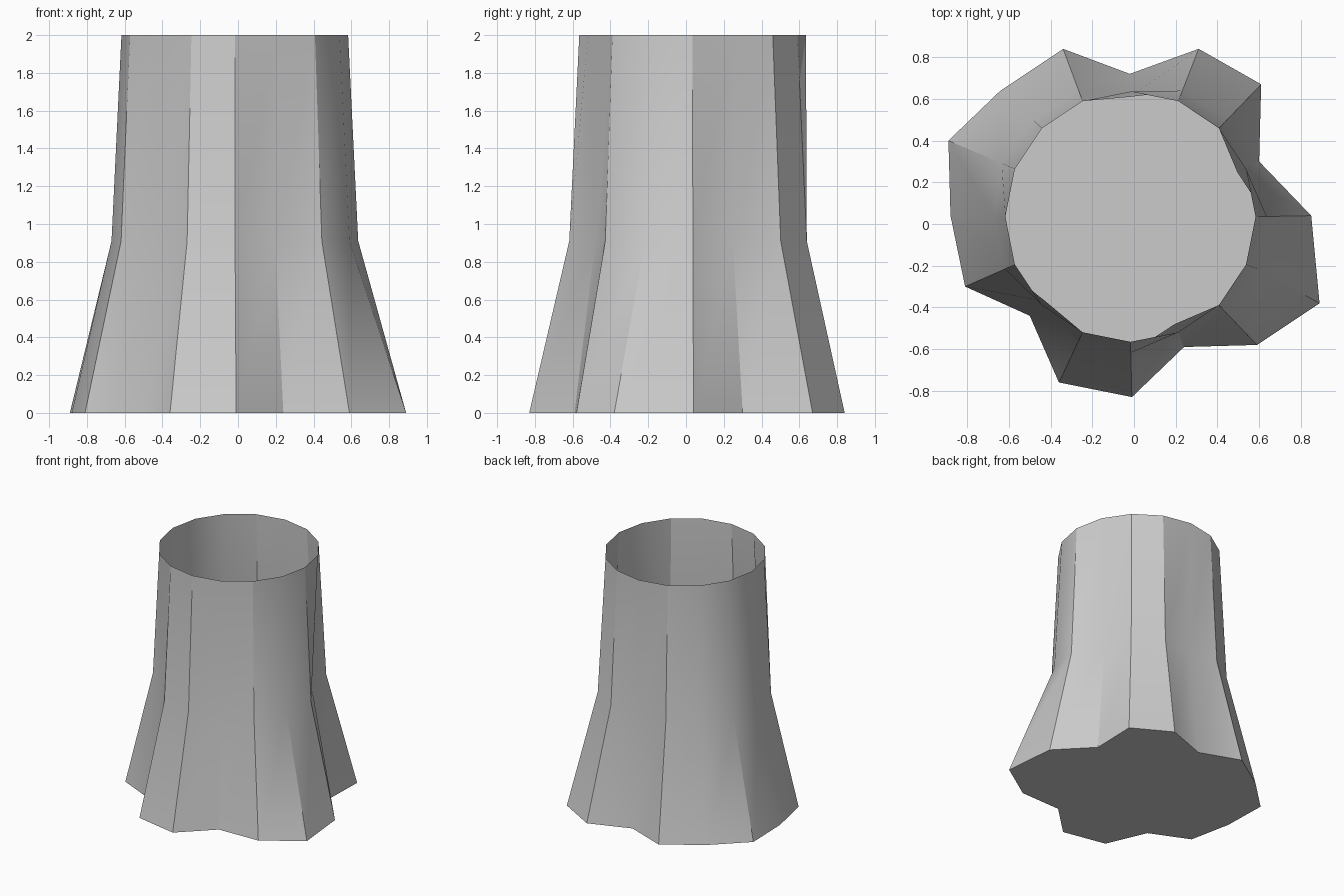
import bpy, bmesh, math
from mathutils import Vector

cube = bpy.data.objects.get("Cube")
if cube:
    bpy.data.objects.remove(cube, do_unlink=True)

SIDES = 16
CENTRE = Vector((-0.017, 0.035))
RIM_RADIUS = 0.6
HEIGHT, KNEE = 2.0, 0.91

# Root outline at the ground, counter-clockwise from +x
outline = [(0.85, 0.04), (0.60, 0.30), (0.61, 0.67), (0.31, 0.84),
           (-0.02, 0.72), (-0.34, 0.84), (-0.64, 0.64), (-0.89, 0.40),
           (-0.88, 0.04), (-0.81, -0.30), (-0.50, -0.44), (-0.36, -0.76),
           (-0.01, -0.83), (0.24, -0.59), (0.59, -0.58), (0.89, -0.38)]
# Grooves between roots pinch inward at the knee
groove_radius = {1: 0.555, 4: 0.575, 10: 0.575, 13: 0.557, 15: 0.657}

# Ground, knee and rim rings
ground = [Vector(p) for p in outline]
rays = [Vector((math.cos(a), math.sin(a)))
        for a in (i * math.tau / SIDES for i in range(SIDES))]
rim = [CENTRE + r * RIM_RADIUS for r in rays]
knee = [CENTRE + rays[i] * groove_radius[i] if i in groove_radius
        else rim[i].lerp(ground[i], 0.2) for i in range(SIDES)]

# Open-topped trunk wall with a flat base
bm = bmesh.new()
rings = [[bm.verts.new((p.x, p.y, z)) for p in ring]
         for ring, z in ((ground, 0), (knee, KNEE), (rim, HEIGHT))]
for low, high in zip(rings, rings[1:]):
    for i in range(SIDES):
        j = (i + 1) % SIDES
        bm.faces.new((low[i], low[j], high[j], high[i]))
bm.faces.new(rings[0][::-1])
mesh = bpy.data.meshes.new("trunk")
bm.to_mesh(mesh)
bm.free()

trunk = bpy.data.objects.new("trunk", mesh)
bpy.context.collection.objects.link(trunk)

# Plain grey
grey = bpy.data.materials.new("plain grey")
grey.use_nodes = True
colour = (0.6, 0.6, 0.6, 1)
grey.diffuse_color = colour
grey.node_tree.nodes["Principled BSDF"].inputs["Base Color"].default_value = colour
mesh.materials.append(grey)

# Smooth walls with crisp root ridges
bpy.ops.object.select_all(action="DESELECT")
trunk.select_set(True)
bpy.context.view_layer.objects.active = trunk
bpy.ops.object.shade_smooth_by_angle(angle=math.radians(30))
